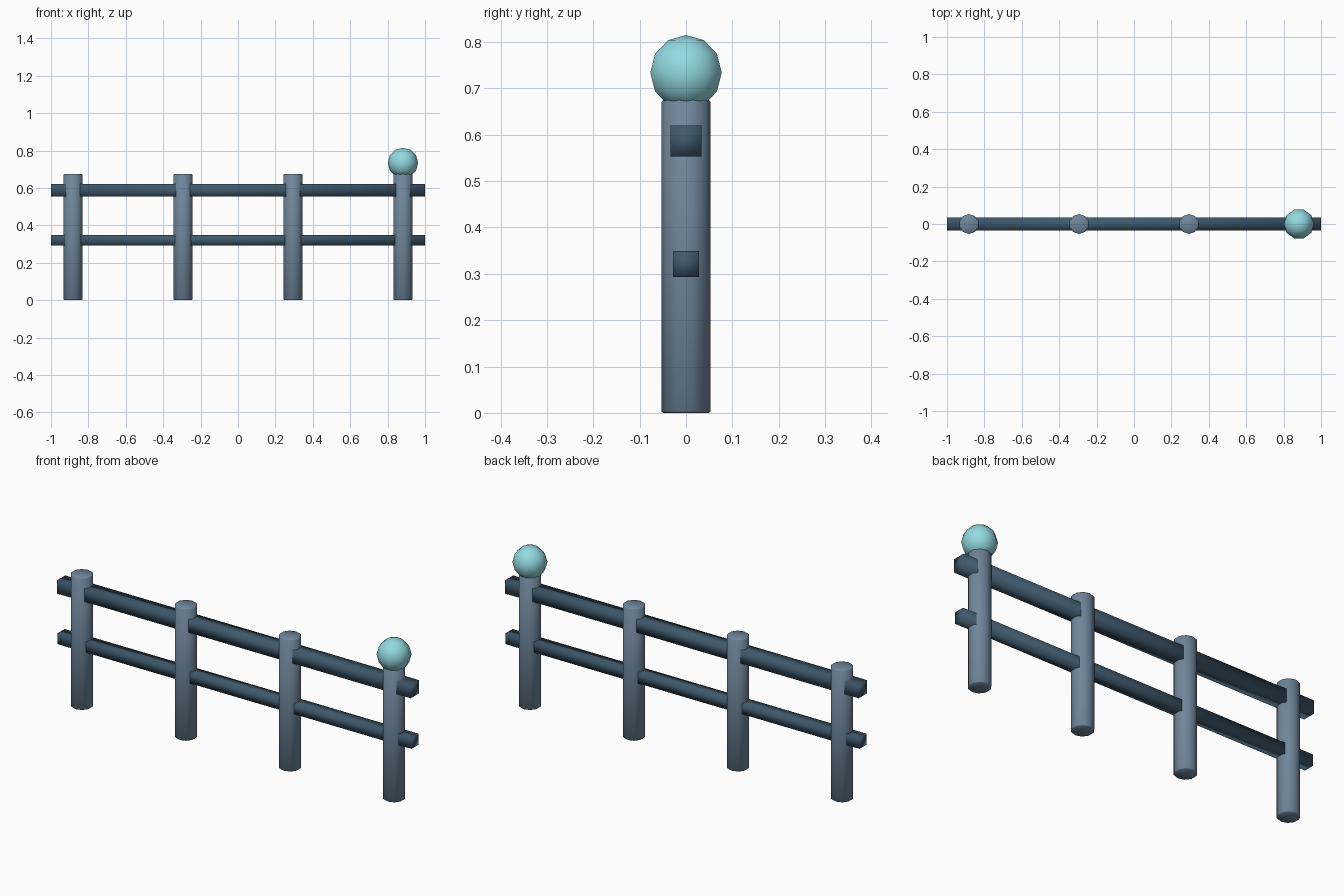
import bpy
import math

if "Cube" in bpy.data.objects:
    bpy.data.objects.remove(bpy.data.objects["Cube"])


def material(name, rgb):
    mat = bpy.data.materials.new(name)
    mat.use_nodes = True
    mat.diffuse_color = (*rgb, 1)
    mat.node_tree.nodes["Principled BSDF"].inputs["Base Color"].default_value = (*rgb, 1)
    return mat


post_grey = material("slate grey", (0.16, 0.24, 0.33))
rail_blue = material("dark slate blue", (0.05, 0.10, 0.15))
ball_teal = material("pale teal", (0.29, 0.70, 0.75))


def finish(name, mat, bevel=0):
    obj = bpy.context.object
    obj.name = name
    obj.data.materials.append(mat)
    if bevel:
        mod = obj.modifiers.new("soft rim", "BEVEL")
        mod.width = bevel
        mod.segments = 1
        mod.limit_method = "ANGLE"
        mod.angle_limit = math.radians(60)
    bpy.ops.object.shade_smooth()
    return obj


# Four evenly spaced round posts
POST_HEIGHT = 0.675
for i in range(4):
    x = -0.882 + 0.588 * i
    bpy.ops.mesh.primitive_cylinder_add(vertices=10, radius=0.053, depth=POST_HEIGHT,
                                        location=(x, 0, POST_HEIGHT / 2))
    finish(f"post_{i + 1}", post_grey, 0.004)

# Two square rails running through the posts
for name, size, z in (("upper_rail", 0.067, 0.587), ("lower_rail", 0.056, 0.321)):
    bpy.ops.mesh.primitive_cube_add(size=1, location=(0, 0, z))
    bpy.context.object.scale = (2, size, size)
    bpy.ops.object.transform_apply(location=False, rotation=False, scale=True)
    finish(name, rail_blue)

# Ball finial on the left end post
bpy.ops.mesh.primitive_uv_sphere_add(segments=10, ring_count=6, radius=0.081,
                                     location=(0.882, 0, 0.734),
                                     rotation=(0, 0, math.pi / 2))
finish("ball_finial", ball_teal)
